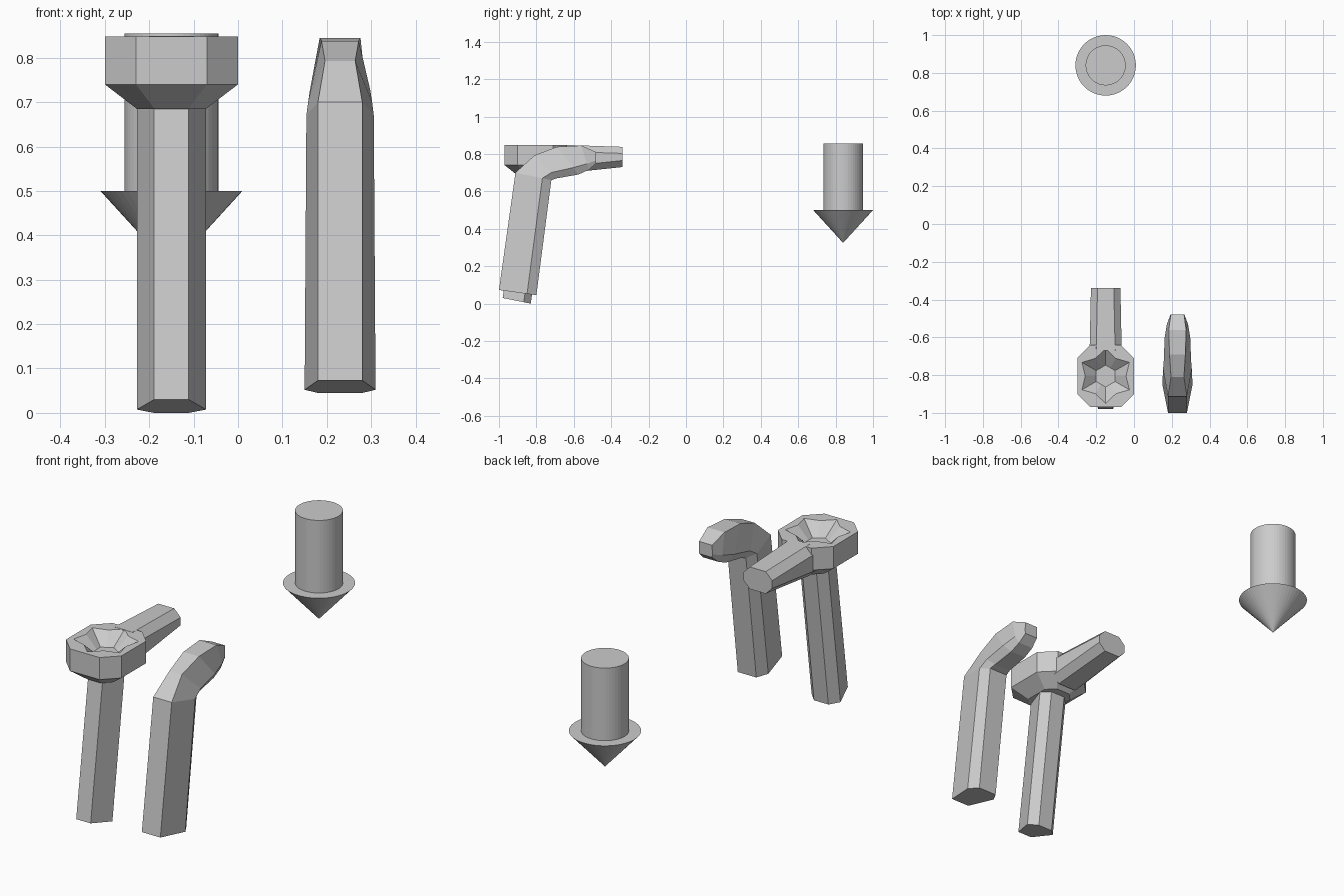
import bpy, bmesh
from math import sin, cos, pi
from mathutils import Vector

if "Cube" in bpy.data.objects:
    bpy.data.objects.remove(bpy.data.objects["Cube"])


def loft(name, rings):
    """Skin a solid through equal-length rings of points."""
    bm = bmesh.new()
    loops = [[bm.verts.new(p) for p in r] for r in rings]
    n = len(loops[0])
    for a, b in zip(loops, loops[1:]):
        for i in range(n):
            j = (i + 1) % n
            bm.faces.new((a[i], a[j], b[j], b[i]))
    bm.faces.new(loops[0][::-1])
    bm.faces.new(loops[-1])
    bmesh.ops.recalc_face_normals(bm, faces=bm.faces[:])
    me = bpy.data.meshes.new(name)
    bm.to_mesh(me)
    bm.free()
    ob = bpy.data.objects.new(name, me)
    bpy.context.collection.objects.link(ob)
    return ob


def grip_ring(cx, front, back, flat, wide, flat_back, t=0.75):
    """Six-sided section between a front and a back point (y, z)."""
    f, b = Vector((0, *front)), Vector((0, *back))
    s = f.lerp(b, t)
    return [p + Vector((cx + x, 0, 0)) for p, x in
            ((f, -flat), (f, flat), (s, wide), (b, flat_back), (b, -flat_back), (s, -wide))]


def circle(cx, cy, z, r, n, r2=None):
    rad = lambda i: r2 if (r2 and i % 2) else r
    return [(cx + rad(i) * sin(2 * pi * i / n), cy + rad(i) * cos(2 * pi * i / n), z)
            for i in range(n)]


def octagon(cx, cy, z, hx, hy, c):
    return [(cx + x, cy + y, z) for x, y in
            ((-hx, -hy + c), (-hx + c, -hy), (hx - c, -hy), (hx, -hy + c),
             (hx, hy - c), (hx - c, hy), (-hx + c, hy), (-hx, hy - c))]


# hooked lever: straight grip bending into a tapering nose
X = 0.23
loft("hooked_lever", [grip_ring(X, *r) for r in (
    ((-1.0, .073), (-.80, .045), .05, .08, .05),
    ((-.912, .70), (-.72, .66), .05, .076, .05),
    ((-.81, .793), (-.69, .67), .034, .072, .045),
    ((-.69, .838), (-.575, .69), .042, .068, .042),
    ((-.56, .845), (-.52, .715), .046, .056, .04),
    ((-.48, .81), (-.48, .75), .035, .037, .035))])

# socket lever: grip
X = -0.15
loft("socket_grip", [grip_ring(X, *r, .039, .078, .039) for r in (
    ((-.98, .03), (-.83, 0)),
    ((-.885, .71), (-.735, .70)))])

# socket head with funnel-shaped recess
head = loft("socket_head", [
    octagon(X, -.80, .685, .078, .10, .04),
    octagon(X, -.805, .74, .15, .165, .07),
    octagon(X, -.805, .848, .15, .165, .07)])
cutter = loft("recess_cutter", [
    circle(X, -.805, .79, .058, 12, .05),
    circle(X, -.805, .848, .145, 12, .108),
    circle(X, -.805, .90, .145, 12, .108)])
mod = head.modifiers.new("recess", 'BOOLEAN')
mod.operation = 'DIFFERENCE'
mod.solver = 'EXACT'
mod.object = cutter
cutter.hide_render = True
cutter.hide_set(True)

# arm reaching back from the socket head
def arm_ring(y, z0, z1, hx):
    c, h = (z0 + z1) / 2, (z1 - z0) / 2
    return [(X + x, y, c + z) for x, _, z in
            [(p[0], 0, p[1]) for p in octagon(0, 0, 0, hx, h, .035)]]

loft("socket_arm", [arm_ring(-.67, .695, .849, .085), arm_ring(-.34, .73, .838, .078)])

# down-pointing arrow
loft("arrow_shaft", [circle(-.15, .84, .50, .106, 48), circle(-.15, .84, .855, .106, 48)])
loft("arrow_tip", [circle(-.15, .84, .325, .0005, 48), circle(-.15, .84, .50, .16, 48)])
